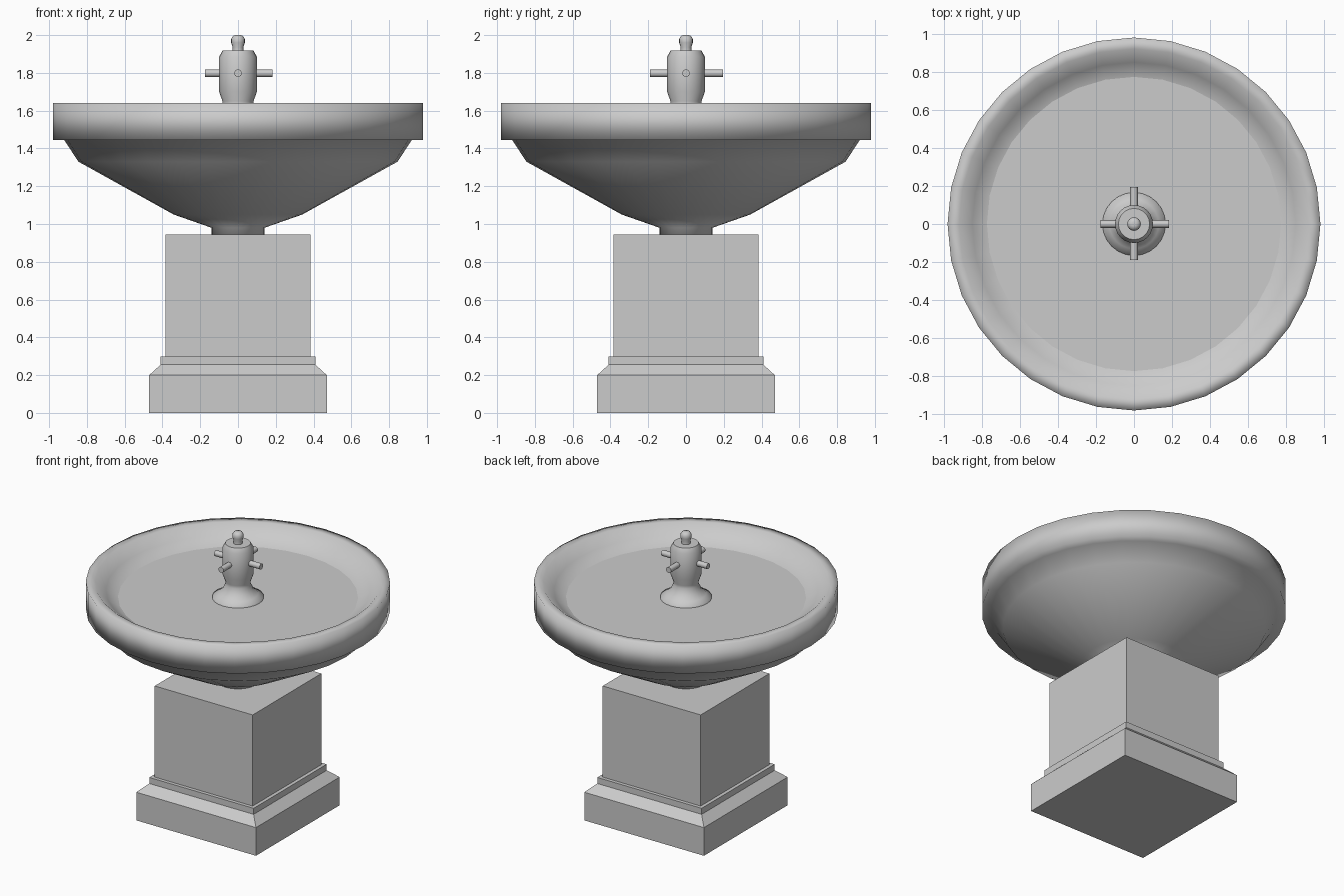
import bpy, bmesh, math
from mathutils import Matrix

if "Cube" in bpy.data.objects:
    bpy.data.objects.remove(bpy.data.objects["Cube"])


def finish(bm, name, angle=None):
    bmesh.ops.recalc_face_normals(bm, faces=bm.faces)
    mesh = bpy.data.meshes.new(name)
    bm.to_mesh(mesh)
    bm.free()
    ob = bpy.data.objects.new(name, mesh)
    bpy.context.collection.objects.link(ob)
    if angle is not None:
        bpy.ops.object.select_all(action='DESELECT')
        ob.select_set(True)
        bpy.context.view_layer.objects.active = ob
        bpy.ops.object.shade_smooth_by_angle(angle=math.radians(angle))
    return ob


def stack(name, profile, sides, offset=0.0, angle=None):
    """Rings of (radius, z) joined into a closed solid."""
    bm = bmesh.new()
    rings = []
    for r, z in profile:
        rings.append([bm.verts.new((r * math.cos(offset + 2 * math.pi * i / sides),
                                    r * math.sin(offset + 2 * math.pi * i / sides), z))
                      for i in range(sides)])
    for a, b in zip(rings, rings[1:]):
        for i in range(sides):
            j = (i + 1) % sides
            bm.faces.new((a[i], a[j], b[j], b[i]))
    bm.faces.new(rings[0][::-1])
    bm.faces.new(rings[-1])
    return finish(bm, name, angle)


# Square pedestal with plinth, chamfer and moulding
half_widths = [(0.47, 0), (0.47, 0.2), (0.41, 0.255), (0.41, 0.298),
               (0.385, 0.298), (0.385, 0.945)]
stack("pedestal", [(h * math.sqrt(2), z) for h, z in half_widths], 4, math.pi / 4)

# Round basin, outside then over the lip to the inner slope
stack("basin", [(0.14, 0.945), (0.14, 0.98), (0.34, 1.05), (0.845, 1.33),
                (0.92, 1.445), (0.98, 1.445), (0.98, 1.64), (0.92, 1.64),
                (0.85, 1.58), (0.77, 1.529)], 32, angle=95)

# Water surface
stack("water", [(0.775, 1.525), (0.775, 1.531)], 32)

# Spout with flared foot
stack("spout_body", [(0.167, 1.525), (0.165, 1.54), (0.13, 1.56), (0.1, 1.59),
                     (0.082, 1.63), (0.082, 1.65), (0.1, 1.70), (0.1, 1.885),
                     (0.082, 1.918)], 24, angle=60)

# Finial on top of the spout
stack("finial", [(0.032, 1.91), (0.028, 1.935), (0.036, 1.96), (0.036, 1.98),
                 (0.026, 1.996), (0.012, 2.0)], 16, angle=60)

# Four crossing nozzles
for name, length, turn in (("right_nozzle", 0.183, 0), ("back_nozzle", 0.195, 90),
                           ("left_nozzle", 0.175, 180), ("front_nozzle", 0.19, 270)):
    bm = bmesh.new()
    bmesh.ops.create_cone(bm, cap_ends=True, segments=16, radius1=0.02, radius2=0.02,
                          depth=length - 0.05,
                          matrix=Matrix.Rotation(math.radians(turn), 4, 'Z')
                          @ Matrix.Translation((0.05 + (length - 0.05) / 2, 0, 1.798))
                          @ Matrix.Rotation(math.pi / 2, 4, 'Y'))
    finish(bm, name, 40)
